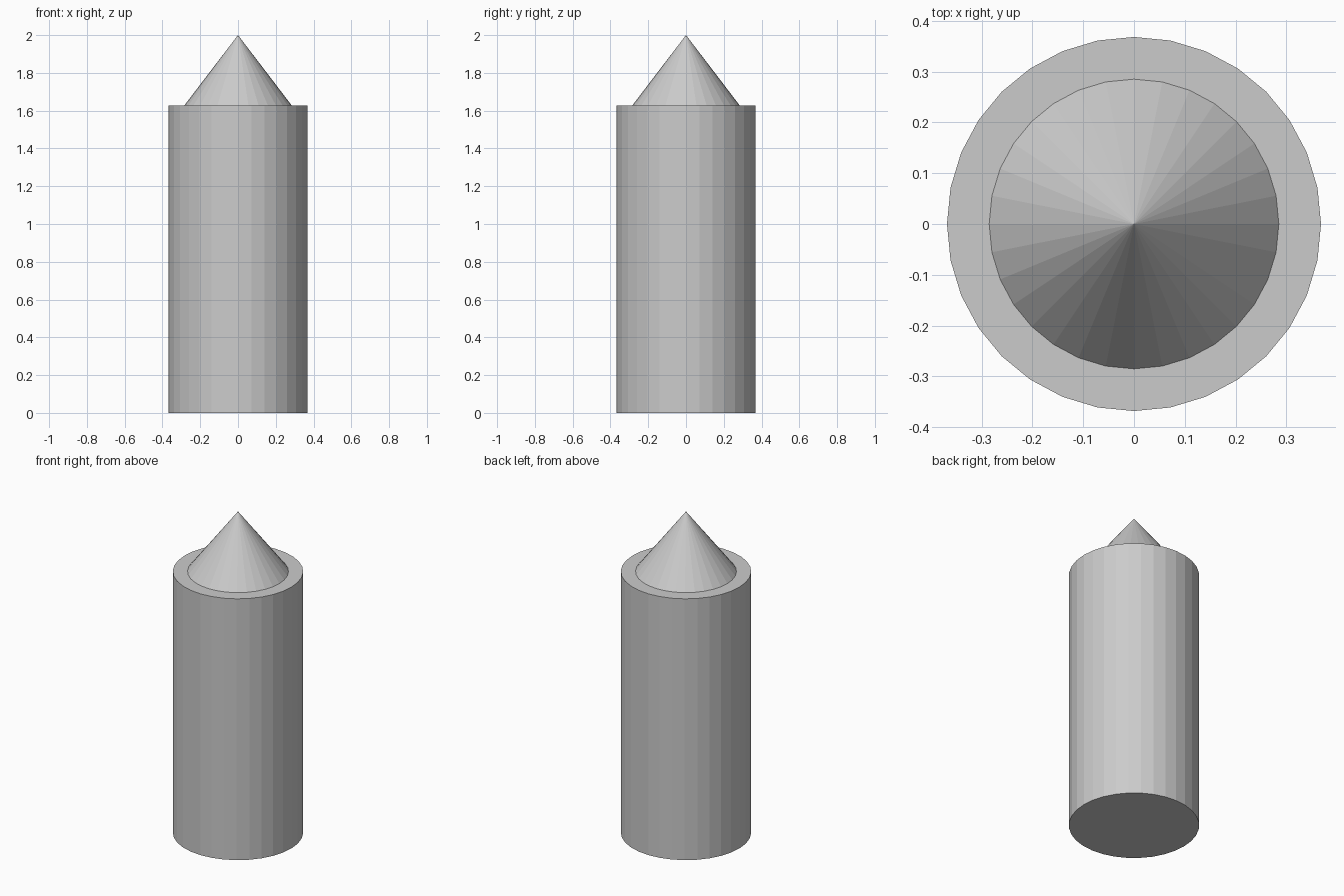
import bpy

if "Cube" in bpy.data.objects:
    bpy.data.objects.remove(bpy.data.objects["Cube"])

SIDES = 32
BODY_RADIUS = 0.368
BODY_HEIGHT = 1.627
TIP_RADIUS = 0.285
TOTAL_HEIGHT = 2.0

# Cylindrical body standing on the ground
bpy.ops.mesh.primitive_cylinder_add(
    vertices=SIDES, radius=BODY_RADIUS, depth=BODY_HEIGHT,
    location=(0, 0, BODY_HEIGHT / 2))
bpy.context.object.name = "body"

# Pointed tip resting on the body, leaving a flat rim around it
tip_height = TOTAL_HEIGHT - BODY_HEIGHT
bpy.ops.mesh.primitive_cone_add(
    vertices=SIDES, radius1=TIP_RADIUS, radius2=0, depth=tip_height,
    location=(0, 0, BODY_HEIGHT + tip_height / 2))
bpy.context.object.name = "pointed_tip"
